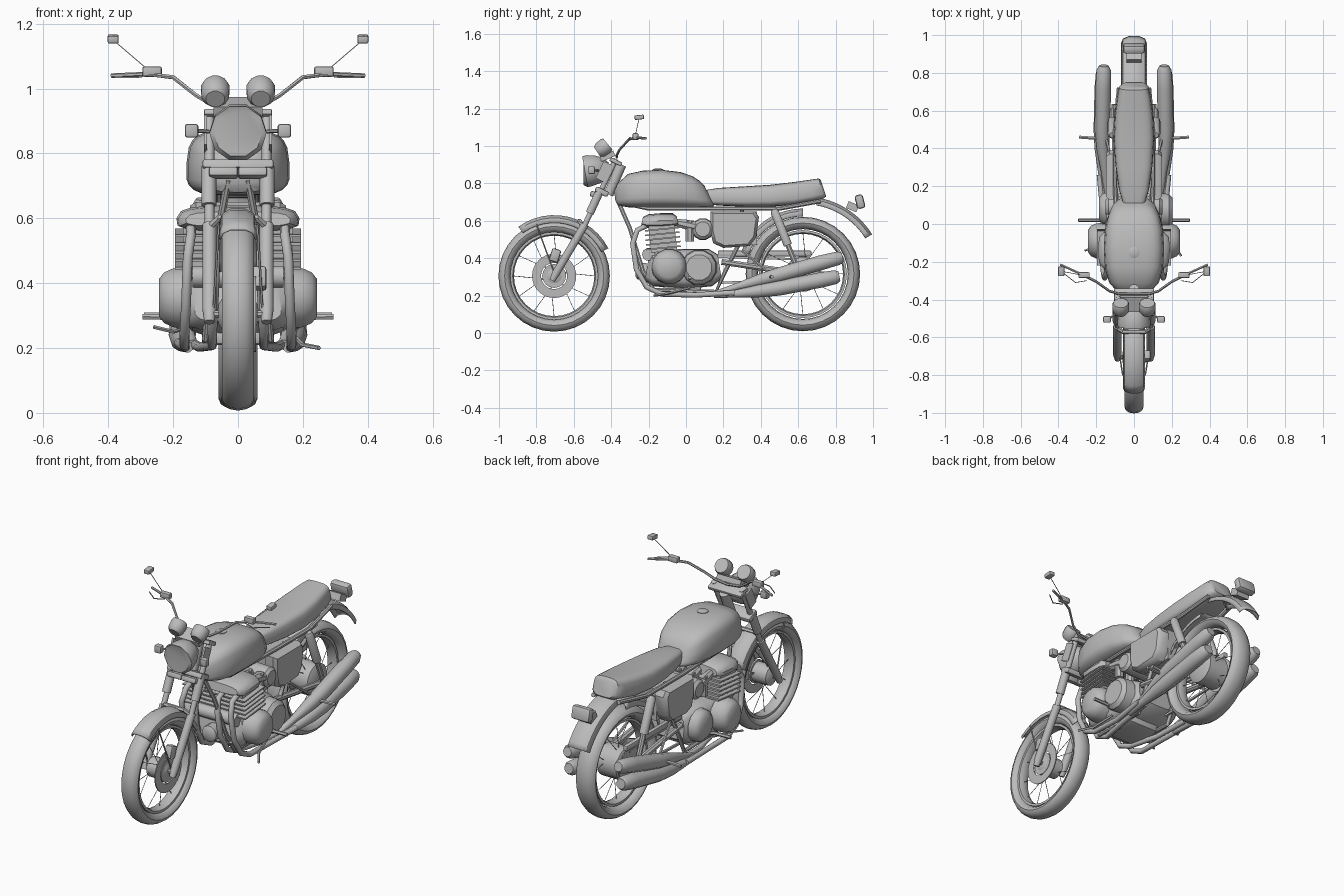
import bpy, bmesh, math
from mathutils import Vector, Matrix

grey = bpy.data.materials.new("plain grey")
grey.diffuse_color = (0.5, 0.5, 0.5, 1)


def finish(name, bm, angle=40):
    bmesh.ops.recalc_face_normals(bm, faces=bm.faces)
    me = bpy.data.meshes.new(name)
    bm.to_mesh(me)
    bm.free()
    ob = bpy.data.objects.new(name, me)
    bpy.context.collection.objects.link(ob)
    me.materials.append(grey)
    bpy.ops.object.select_all(action='DESELECT')
    ob.select_set(True)
    bpy.context.view_layer.objects.active = ob
    bpy.ops.object.shade_smooth_by_angle(angle=math.radians(angle))
    return ob


def skin(name, rings, loop=False, wrap=True, cap=True):
    """Join rings of points into a surface."""
    bm = bmesh.new()
    vs = [[bm.verts.new(p) for p in r] for r in rings]
    n = len(rings[0])
    for i in range(len(vs) if loop else len(vs) - 1):
        a, b = vs[i], vs[(i + 1) % len(vs)]
        for j in range(n if wrap else n - 1):
            k = (j + 1) % n
            bm.faces.new((a[j], a[k], b[k], b[j]))
    if cap and wrap and not loop:
        bm.faces.new(vs[0])
        bm.faces.new(vs[-1])
    return finish(name, bm)


def tube(name, pts, radii, n=10):
    pts = [Vector(p) for p in pts]
    if not isinstance(radii, (list, tuple)):
        radii = [radii] * len(pts)
    last = len(pts) - 1
    tans = [(pts[min(i + 1, last)] - pts[max(i - 1, 0)]).normalized() for i in range(last + 1)]
    axis = min(range(3), key=lambda k: max(abs(t[k]) for t in tans))
    ref = Vector([float(k == axis) for k in range(3)])
    rings = []
    for p, t, r in zip(pts, tans, radii):
        u = t.cross(ref).normalized()
        v = t.cross(u)
        rings.append([p + r * (math.cos(a) * u + math.sin(a) * v)
                      for a in (math.tau * (j + .5) / n for j in range(n))])
    return skin(name, rings)


def box(name, c, size, tilt=0, bevel=0):
    bm = bmesh.new()
    m = Matrix.Translation(c) @ Matrix.Rotation(tilt, 4, 'X') @ Matrix.Diagonal((*size, 1))
    bmesh.ops.create_cube(bm, size=1, matrix=m)
    if bevel:
        bmesh.ops.bevel(bm, geom=bm.edges[:], offset=bevel, segments=2, profile=.5, affect='EDGES')
    return finish(name, bm)


def both(fn, name, pts, *args, **kw):
    """Make a left and a right copy, given the right-hand points."""
    for s, side in ((1, "right_"), (-1, "left_")):
        flip = lambda p: (p[0] * s, p[1], p[2])
        q = flip(pts) if isinstance(pts[0], (int, float)) else [flip(p) for p in pts]
        fn(side + name, q, *args, **kw)


def loft(name, sections, power, n=24):
    """Rounded-box sections: y at bottom, y at top, z low, z high, half width."""
    rings = []
    for yb, yt, z0, z1, w in sections:
        ring = []
        for j in range(n):
            a = math.tau * j / n
            c, s = math.cos(a), math.sin(a)
            u = math.copysign(abs(c) ** power, c)
            v = math.copysign(abs(s) ** power, s)
            f = (v + 1) / 2
            ring.append((w * u * (1 - .1 * f), yb + (yt - yb) * f, z0 + (z1 - z0) * f))
        rings.append(ring)
    return skin(name, rings)


def ring(name, y, z, profile, n=32):
    """Closed profile of (x, radius) turned about a wheel axle."""
    return skin(name, [[(x, y + r * math.cos(a), z + r * math.sin(a)) for x, r in profile]
                       for a in (math.tau * i / n for i in range(n))], loop=True)


def fender(name, y, z, r, w, a0, a1, n=12):
    rows = []
    for i in range(n + 1):
        a = math.radians(a0 + (a1 - a0) * i / n)
        rows.append([(w * x, y + (r - d) * math.cos(a), z + (r - d) * math.sin(a))
                     for x, d in ((-1, .04), (-.85, .015), (-.4, 0), (.4, 0), (.85, .015), (1, .04))])
    ob = skin(name, rows, wrap=False)
    m = ob.modifiers.new("thickness", 'SOLIDIFY')
    m.thickness = .006


# Wheels: tyre, rim, hub and spokes
FY, FZ, RY, RZ = -.705, .305, .625, .315
for label, y, z, R, w in (("front", FY, FZ, .298, .05), ("rear", RY, RZ, .306, .06)):
    tyre = [(w * math.cos(a), R - .033 + .033 * math.sin(a)) for a in (math.tau * i / 12 for i in range(12))]
    ring(label + "_tyre", y, z, tyre)
    ring(label + "_rim", y, z, [(-.03, .235), (.03, .235), (.03, .222), (.012, .215), (-.012, .215), (-.03, .222)])
    for i in range(12):
        a = math.tau * i / 12
        b = a + .35 * (-1) ** i
        s = .03 * (-1) ** (i // 2)
        tube(f"{label}_spoke_{i}", [(s, y + .05 * math.cos(b), z + .05 * math.sin(b)),
                                    (0, y + .218 * math.cos(a), z + .218 * math.sin(a))], .002, 3)
tube("front_hub", [(-.06, FY, FZ), (-.045, FY, FZ), (.045, FY, FZ), (.06, FY, FZ)], [.03, .055, .055, .03], 16)
ring("front_brake_disc", FY, FZ, [(.05, .118), (.056, .118), (.056, .07), (.05, .07)])
ring("disc_carrier", FY, FZ, [(.046, .064), (.054, .064), (.054, .03), (.046, .03)], 16)
box("brake_caliper", (.065, -.70, .415), (.045, .05, .07), -.3, .01)
tube("rear_drum", [(-.075, RY, RZ), (-.06, RY, RZ), (.06, RY, RZ), (.075, RY, RZ)], [.06, .09, .09, .06], 20)
ring("rear_sprocket", RY, RZ, [(-.085, .095), (-.079, .095), (-.079, .04), (-.085, .04)])
for label, y, z, w in (("front", FY, FZ, .1), ("rear", RY, RZ, .12)):
    tube(label + "_axle", [(-w, y, z), (w, y, z)], .012, 8)

# Fenders
fender("front_fender", FY, FZ, .325, .058, 27, 126)
fender("rear_fender_tail", .63, .30, .43, .068, 32, 80)
fender("rear_fender_inner", RY, RZ, .35, .065, 90, 160)
both(tube, "front_fender_stay", [(.06, -.80, .58), (.075, -.705, .32)], .004, 5)
tube("fender_bridge", [(-.09, -.55, .57), (-.06, -.57, .60), (.06, -.57, .60), (.09, -.55, .57)], .012, 6)

# Front fork and steering
both(tube, "fork_slider", [(.088, -.715, .28), (.088, -.695, .32), (.088, -.54, .58)], [.016, .022, .022])
both(tube, "fork_tube", [(.088, -.54, .58), (.088, -.375, .93)], .015)
both(tube, "fork_cover", [(.09, -.515, .64), (.09, -.46, .76)], .023)
box("lower_clamp", (0, -.45, .755), (.22, .075, .03), -.45, .008)
box("upper_clamp", (0, -.375, .915), (.21, .07, .022), -.45, .006)
tube("steering_head", [(0, -.415, .74), (0, -.345, .90)], .028)
both(box, "headlight_ear", (.1, -.435, .86), (.01, .06, .10), -.45)

# Headlight, gauges and front signals
tube("headlight", [(0, -.548, .862), (0, -.54, .862), (0, -.515, .868), (0, -.47, .875), (0, -.43, .885), (0, -.41, .89)],
     [.074, .088, .088, .078, .055, .025], 10)
both(tube, "gauge", [(.07, -.475, .968), (.07, -.46, .978), (.07, -.43, 1.0), (.07, -.418, 1.01)],
     [.03, .043, .046, .04], 12)
box("gauge_bracket", (0, -.42, .945), (.15, .08, .03), .4)
both(box, "front_signal", (.143, -.505, .87), (.042, .035, .042), 0, .008)
both(tube, "signal_stalk", [(.09, -.47, .868), (.13, -.50, .87)], .006, 6)
both(box, "horn", (.045, -.49, .74), (.09, .045, .03), -.3, .008)

# Handlebar, grips, levers and mirrors
both(tube, "handlebar", [(0, -.37, .94), (.08, -.37, .95), (.13, -.355, .98), (.2, -.305, 1.035), (.28, -.265, 1.045)],
     .007, 6)
both(tube, "grip", [(.28, -.265, 1.045), (.39, -.215, 1.04)], .007, 6)
both(box, "switch_box", (.265, -.27, 1.052), (.06, .03, .032), 0, .006)
both(tube, "lever", [(.25, -.30, 1.045), (.31, -.31, 1.035), (.38, -.255, 1.035)], .003, 4)
both(tube, "mirror_stem", [(.28, -.27, 1.06), (.385, -.25, 1.15)], .002, 4)
both(box, "mirror", (.385, -.25, 1.153), (.034, .05, .024), .1, .005)

# Fuel tank
loft("fuel_tank", [(-.375, -.385, .70, .755, .04), (-.36, -.365, .68, .80, .09), (-.31, -.31, .672, .85, .138),
                   (-.23, -.23, .67, .868, .162), (-.12, -.13, .67, .872, .167), (-.02, -.03, .67, .86, .16),
                   (.06, .035, .67, .838, .14), (.12, .075, .673, .812, .112), (.15, .10, .678, .785, .07)], .55)
tube("fuel_cap", [(0, -.15, .86), (0, -.15, .874), (0, -.15, .878)], [.03, .03, .02], 12)

# Seat and side covers
loft("seat", [(.13, .11, .685, .765, .064), (.2, .17, .68, .775, .084), (.32, .30, .675, .783, .103),
              (.45, .45, .675, .792, .113), (.58, .57, .685, .806, .106), (.68, .67, .705, .82, .092),
              (.735, .71, .718, .826, .08), (.75, .72, .73, .818, .062)], .5)
for s, side in ((1, "right"), (-1, "left")):
    outline = [(.13, .65), (.37, .65), (.39, .62), (.375, .51), (.34, .465), (.2, .455), (.145, .48), (.13, .54)]
    inset = [(.26 + (y - .26) * .88, .56 + (z - .56) * .88) for y, z in outline]
    skin(side + "_side_cover", [[(s * .08, y, z) for y, z in outline], [(s * .13, y, z) for y, z in outline],
                                [(s * .148, y, z) for y, z in inset]])
box("battery_box", (0, .27, .56), (.16, .22, .18))

# Frame
both(tube, "top_rail", [(.05, -.36, .70), (.09, -.2, .665), (.1, .2, .665), (.1, .5, .665), (.08, .72, .705)], .012, 8)
both(tube, "cradle_tube", [(.03, -.37, .72), (.06, -.30, .56), (.09, -.23, .33), (.1, -.17, .23), (.1, .16, .22),
                           (.1, .21, .33), (.1, .28, .47), (.08, .30, .66)], .012, 8)
both(tube, "swing_arm", [(.1, .19, .38), (.1, .63, .315)], .017, 8)
both(tube, "shock_body", [(.115, .47, .66), (.115, .475, .645), (.115, .545, .47)], [.015, .024, .024], 10)
both(tube, "shock_rod", [(.115, .545, .47), (.115, .60, .33)], .015, 8)
box("chain_guard", (-.085, .42, .425), (.025, .5, .03), 0, .005)
for i, z in enumerate((.385, .26)):
    box(f"chain_run_{i}", (-.083, .4, z + .015), (.012, .46, .012), .03 - .06 * (1 - i))
both(tube, "front_peg", [(.12, .02, .275), (.2, .02, .295), (.295, .02, .297)], [.008, .01, .01], 6)
both(tube, "rear_peg", [(.15, .45, .30), (.29, .46, .30)], .009, 6)
tube("brake_pedal", [(.17, .02, .24), (.2, -.1, .21), (.25, -.17, .20)], .007, 5)
tube("shift_pedal", [(-.17, .0, .26), (-.2, -.12, .25), (-.26, -.14, .265)], .006, 5)

# Engine: crankcase, finned cylinders and head
loft("crankcase", [(-.22, -.20, .28, .40, .14), (-.18, -.18, .25, .44, .17), (0, 0, .235, .45, .17),
                   (.14, .12, .25, .45, .15), (.19, .17, .29, .42, .12)], .5, 16)
box("oil_pan", (0, -.02, .235), (.2, .2, .05), 0, .012)
box("cylinder_block", (0, -.125, .51), (.34, .14, .15), .1)
for i in range(5):
    box(f"cooling_fin_{i}", (0, -.12 - .002 * i, .455 + .025 * i), (.39, .185, .008), .1)
loft("cylinder_head", [(-.24, -.23, .575, .62, .17), (-.21, -.2, .56, .635, .195), (-.14, -.14, .56, .64, .2),
                       (-.07, -.07, .565, .64, .195), (-.04, -.05, .575, .625, .17)], .6, 16)
tube("starter_motor", [(-.14, -.2, .42), (.14, -.2, .42)], .035)
both(tube, "clutch_cover", [(.15, -.09, .355), (.2, -.09, .355), (.228, -.09, .355), (.243, -.09, .355)],
     [.097, .093, .08, .06], 14)
tube("right_gear_cover", [(.13, .07, .35), (.185, .07, .35), (.205, .07, .35)], [.098, .092, .07], 12)
tube("left_gear_cover", [(-.13, .08, .35), (-.165, .08, .35), (-.185, .08, .35)], [.092, .085, .06], 12)
tube("oil_filter", [(0, -.21, .33), (0, -.26, .33), (0, -.27, .33)], [.045, .045, .03], 12)

# Carburettors and air box
for i, x in enumerate((-.12, -.045, .045, .12)):
    tube(f"carburettor_{i}", [(x, -.05, .59), (x, .0, .58), (x, .07, .565)], [.022, .028, .028], 8)
    tube(f"float_bowl_{i}", [(x, .02, .60), (x, .02, .49)], .025, 8)
both(tube, "air_box_end", [(.0, .09, .555), (.135, .09, .555), (.15, .09, .555)], [.06, .056, .04], 12)

# Exhaust: four headers into two stacked mufflers on each side
for i, x in enumerate((.06, .145)):
    e = x * .5 + .09
    both(tube, f"header_{i}", [(x, -.19, .585), (x, -.26, .55), (x + .01, -.285, .48), (x + .015, -.265, .34),
                               (x + .02, -.21, .245), (x + .02, -.13, .208), (e, .05, .203), (e + .02, .26, .215)], .015)
both(tube, "lower_muffler", [(.155, .15, .203), (.168, .27, .21), (.173, .40, .225), (.172, .50, .24), (.166, .72, .283),
                             (.163, .80, .299), (.163, .82, .303)], [.017, .022, .036, .042, .043, .039, .028])
both(tube, "upper_muffler", [(.14, .16, .21), (.155, .28, .25), (.165, .40, .285), (.168, .50, .312), (.163, .72, .375),
                             (.16, .815, .40), (.16, .838, .406)], [.017, .02, .034, .041, .042, .038, .026])
both(tube, "muffler_hanger", [(.11, .30, .44), (.15, .46, .31)], .008, 6)

# Tail light
box("tail_light", (0, .93, .702), (.115, .045, .075), .25, .014)
box("tail_light_bracket", (0, .89, .675), (.08, .06, .04), -.4)
